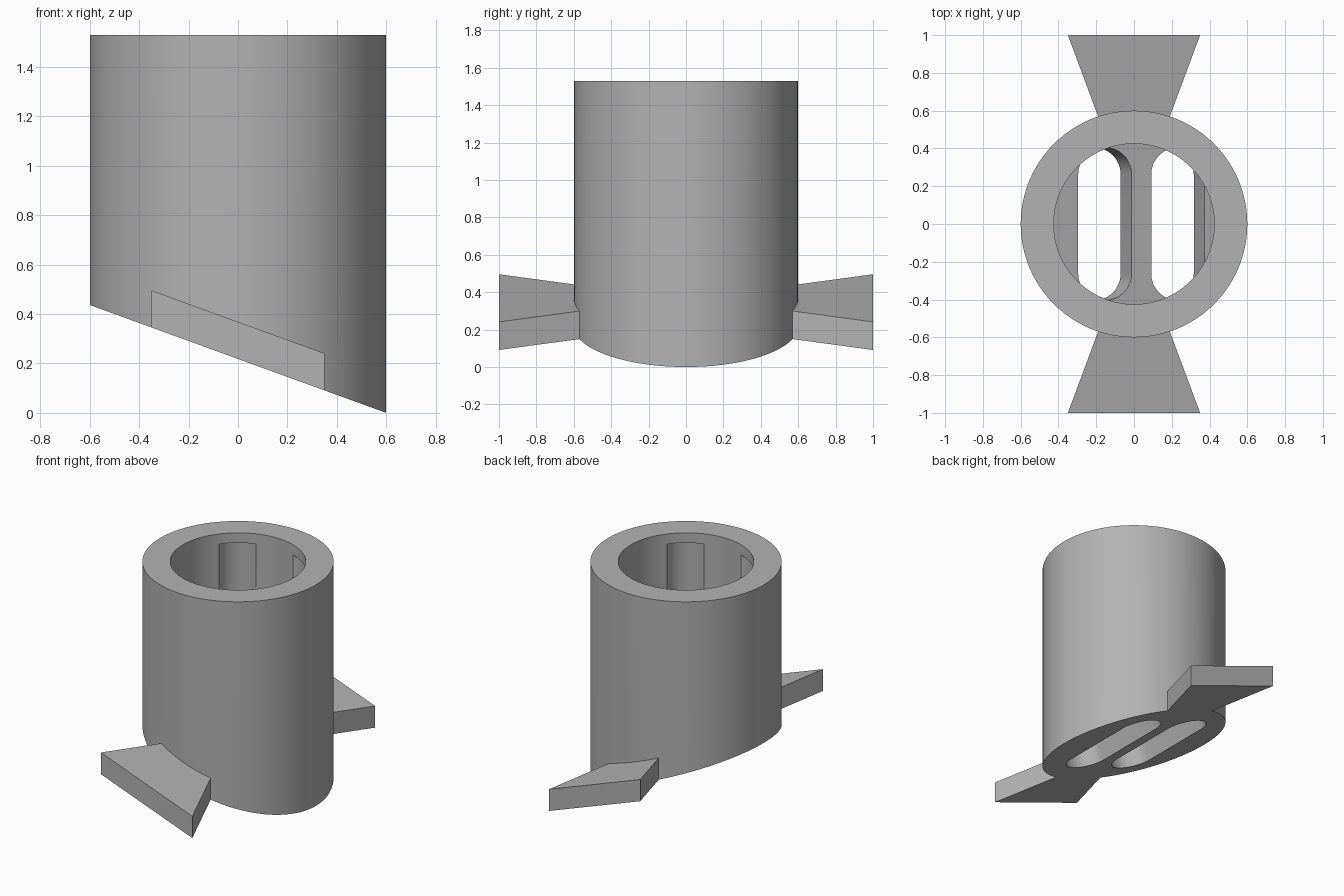
import bpy, bmesh, math
from mathutils import Vector

cube = bpy.data.objects.get("Cube")
if cube:
    bpy.data.objects.remove(cube, do_unlink=True)

TILT = math.radians(20)
RADIUS, BORE, TOP, PLATE = 0.6, 0.425, 1.53, 0.18
NORMAL = Vector((math.sin(TILT), 0, math.cos(TILT)))

grey = bpy.data.materials.new("plain grey")
grey.use_nodes = True
colour = (0.45, 0.45, 0.45, 1)
grey.diffuse_color = colour
grey.node_tree.nodes["Principled BSDF"].inputs["Base Color"].default_value = colour


def slope(x):
    """Height of the slanted base plane."""
    return (RADIUS - x) * math.tan(TILT)


def prism(name, lower, upper):
    """Solid between two matching outlines."""
    bm = bmesh.new()
    a = [bm.verts.new(p) for p in lower]
    b = [bm.verts.new(p) for p in upper]
    n = len(a)
    bm.faces.new(a[::-1])
    bm.faces.new(b)
    for i in range(n):
        j = (i + 1) % n
        bm.faces.new((a[i], a[j], b[j], b[i]))
    bmesh.ops.recalc_face_normals(bm, faces=bm.faces)
    mesh = bpy.data.meshes.new(name)
    bm.to_mesh(mesh)
    bm.free()
    mesh.materials.append(grey)
    obj = bpy.data.objects.new(name, mesh)
    bpy.context.collection.objects.link(obj)
    return obj


def circle(r, n=96):
    return [(r * math.cos(2 * math.pi * i / n), r * math.sin(2 * math.pi * i / n))
            for i in range(n)]


def stadium(cx, r=0.1415, half=0.41, n=16):
    pts = []
    for side in (0, 1):
        for i in range(n + 1):
            t = math.pi * (side + i / n)
            y = (half - r) * (1 - 2 * side)
            pts.append((cx + r * math.cos(t), y + r * math.sin(t)))
    return pts


def column(name, outline, offset, top):
    """Vertical solid with a slanted underside."""
    return prism(name, [(x, y, slope(x) + offset) for x, y in outline],
                 [(x, y, top) for x, y in outline])


def cut(target, cutter):
    mod = target.modifiers.new("cut", "BOOLEAN")
    mod.operation, mod.solver, mod.object = "DIFFERENCE", "EXACT", cutter
    bpy.ops.object.select_all(action="DESELECT")
    target.select_set(True)
    bpy.context.view_layer.objects.active = target
    bpy.ops.object.modifier_apply(modifier=mod.name)
    bpy.data.objects.remove(cutter, do_unlink=True)


# Tube with a slanted floor
body = column("tube_body", circle(RADIUS), 0, TOP)
cut(body, column("bore_cutter", circle(BORE), PLATE, TOP + 0.2))

# Shallow vertical grooves in the bore wall
for cx in (-0.19, 0.19):
    cut(body, column("groove_cutter", stadium(cx), PLATE + 0.02, TOP - 0.07))

# Two rounded slots square to the slanted floor
for cx in (-0.212, 0.175):
    base = [Vector((x, y, slope(x))) for x, y in stadium(cx, half=0.405)]
    cut(body, prism("slot_cutter", [p - NORMAL * 0.1 for p in base],
                    [p + NORMAL * 0.2 for p in base]))

body.select_set(True)
bpy.context.view_layer.objects.active = body
bpy.ops.object.shade_smooth_by_angle(angle=math.radians(30))

# Flared tabs front and back, flush with the slanted base
for name, s in (("front_tab", -1), ("back_tab", 1)):
    outline = [(-0.164, 0.5 * s), (0.164, 0.5 * s), (0.35, s), (-0.35, s)]
    prism(name, [(x, y, slope(x)) for x, y in outline],
          [(x, y, slope(x) + 0.15) for x, y in outline])
